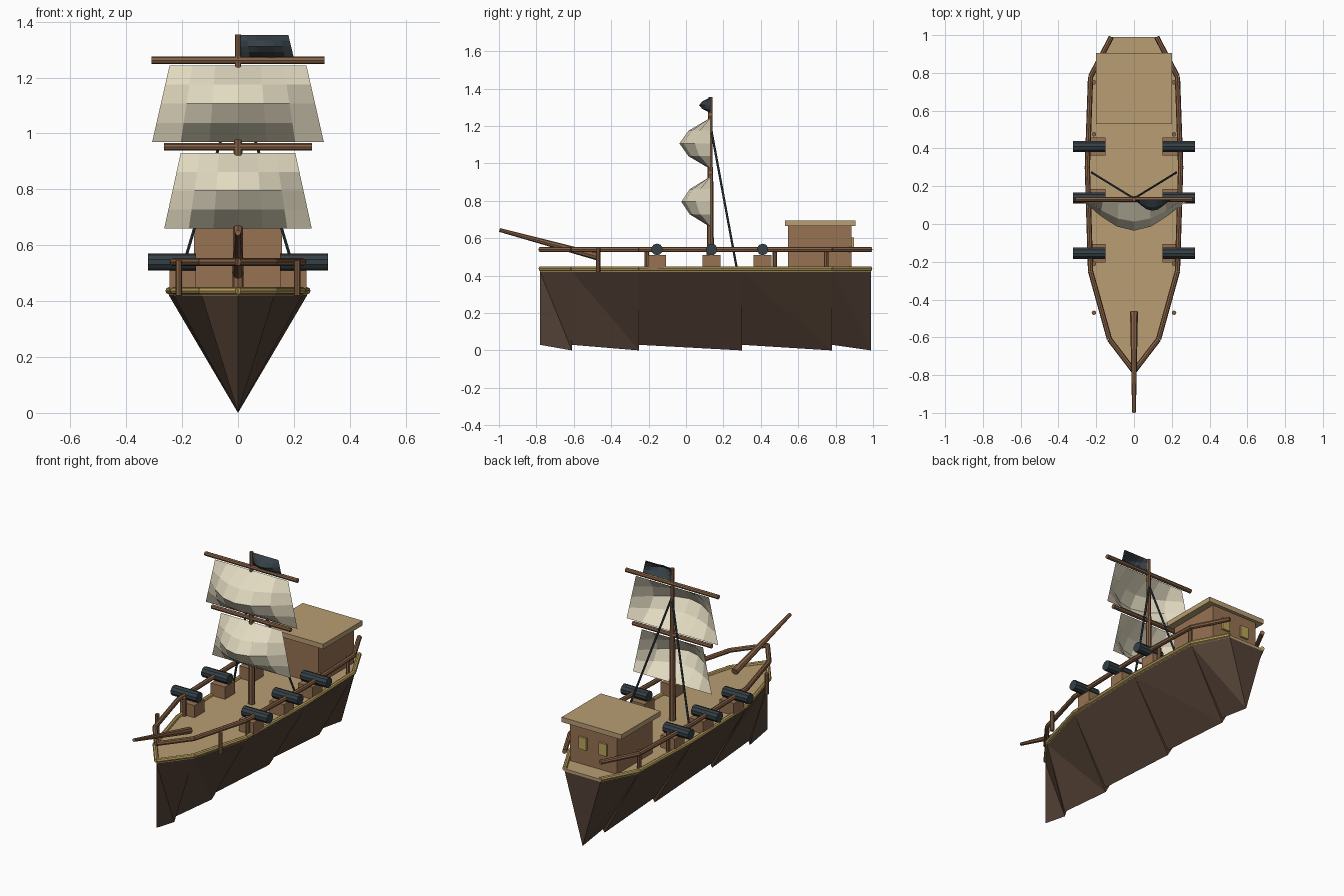
import bpy, math
from mathutils import Vector

if "Cube" in bpy.data.objects:
    bpy.data.objects.remove(bpy.data.objects["Cube"])


def material(name, rgb):
    m = bpy.data.materials.new(name)
    m.diffuse_color = (*rgb, 1)
    m.use_nodes = True
    m.node_tree.nodes["Principled BSDF"].inputs["Base Color"].default_value = m.diffuse_color
    return m


HULL = material("dark_wood", (0.085, 0.052, 0.035))
WOOD = material("wood", (0.24, 0.12, 0.06))
CABIN = material("cabin_wood", (0.31, 0.17, 0.085))
DECK = material("deck_wood", (0.48, 0.34, 0.17))
GOLD = material("gold", (0.50, 0.36, 0.11))
SAIL = material("canvas", (0.76, 0.70, 0.53))
IRON = material("iron", (0.035, 0.05, 0.06))


def mesh(name, verts, faces, mat):
    me = bpy.data.meshes.new(name)
    me.from_pydata(verts, [], faces)
    me.update()
    ob = bpy.data.objects.new(name, me)
    bpy.context.collection.objects.link(ob)
    me.materials.append(mat)
    return ob


def box(name, lo, hi, mat):
    lo, hi = Vector(lo), Vector(hi)
    bpy.ops.mesh.primitive_cube_add(size=1, location=(lo + hi) / 2)
    ob = bpy.context.object
    ob.name, ob.scale = name, hi - lo
    ob.data.materials.append(mat)


def rod(name, a, b, r1, mat, r2=None, sides=8):
    a, b = Vector(a), Vector(b)
    bpy.ops.mesh.primitive_cone_add(vertices=sides, radius1=r1, radius2=r1 if r2 is None else r2,
                                    depth=(b - a).length, location=(a + b) / 2)
    ob = bpy.context.object
    ob.name = name
    ob.rotation_euler = (b - a).to_track_quat('Z', 'Y').to_euler()
    ob.data.materials.append(mat)


def sail(name, top, bottom, z_top, z_bot, bulge, mat, cols=6, rows=4):
    """Billowing cloth: top and bottom are x ranges."""
    verts, faces = [], []
    for j in range(rows + 1):
        v = j / rows
        x0 = top[0] + (bottom[0] - top[0]) * v
        x1 = top[1] + (bottom[1] - top[1]) * v
        for i in range(cols + 1):
            u = i / cols
            y = 0.13 - bulge * math.sin(math.pi * u) * math.sin(math.pi * v)
            verts.append((x0 + (x1 - x0) * u, y, z_top + (z_bot - z_top) * v))
    w = cols + 1
    for j in range(rows):
        for i in range(cols):
            k = j * w + i
            faces.append((k, k + w, k + w + 1, k + 1))
    mesh(name, verts, faces, mat)


# Deck outline stations: half width, y
OUTLINE = [(0, -0.78), (0.13, -0.61), (0.23, -0.25), (0.247, 0.30), (0.23, 0.78), (0.12, 0.99)]
SEGMENTS = list(zip(OUTLINE, OUTLINE[1:]))

# Hull: V-shaped wedges with a stepped keel
verts, faces = [], []
for (xa, ya), (xb, yb) in SEGMENTS:
    n = len(verts)
    verts += [(-xa, ya, 0.42), (xa, ya, 0.42), (0, ya, 0.03),
              (-xb, yb, 0.42), (xb, yb, 0.42), (0, yb, 0.0)]
    tris = [(0, 2, 5), (0, 5, 3), (1, 5, 2), (1, 4, 5), (3, 5, 4)]
    if xa:
        tris.append((0, 1, 2))
    faces += [tuple(n + i for i in t) for t in tris]
mesh("hull", verts, faces, HULL)

# Deck slab
ring = OUTLINE + [(-x, y) for x, y in reversed(OUTLINE[1:])]
n = len(ring)
verts = [(x, y, z) for z in (0.42, 0.436) for x, y in ring]
faces = [tuple(reversed(range(n))), tuple(range(n, 2 * n))]
faces += [(i, (i + 1) % n, n + (i + 1) % n, n + i) for i in range(n)]
mesh("deck", verts, faces, DECK)

# Gold trim, hand rails, rail posts, cannons and stays on both sides
for s in (-1, 1):
    for (xa, ya), (xb, yb) in SEGMENTS:
        rod("gold_trim", (s * xa, ya, 0.437), (s * xb, yb, 0.437), 0.013, GOLD)
        rod("hand_rail", (s * xa, ya, 0.54), (s * xb, yb, 0.54), 0.014, WOOD)
    for y in (-0.47, -0.21, 0.475, 0.75):
        rod("rail_post", (s * 0.212, y, 0.42), (s * 0.212, y, 0.545), 0.012, WOOD)
    for y in (-0.155, 0.137, 0.41):
        xs = sorted((s * 0.15, s * 0.245))
        box("cannon_carriage", (xs[0], y - 0.048, 0.43), (xs[1], y + 0.048, 0.51), CABIN)
        rod("cannon", (s * 0.15, y, 0.54), (s * 0.322, y, 0.54), 0.031, IRON, sides=10)
    rod("mast_stay", (0, 0.135, 1.18), (s * 0.228, 0.275, 0.42), 0.006, IRON, sides=6)
    # Stern windows
    box("stern_window", (s * 0.068 - 0.026, 0.87, 0.53), (s * 0.068 + 0.026, 0.897, 0.603), GOLD)

# Cabin with overhanging roof
box("cabin", (-0.157, 0.545, 0.43), (0.157, 0.885, 0.67), CABIN)
box("cabin_roof", (-0.20, 0.53, 0.665), (0.20, 0.905, 0.695), DECK)

# Bowsprit, mast and yards
rod("bowsprit", (0, -0.465, 0.50), (0, -0.997, 0.644), 0.021, WOOD, 0.010)
rod("lower_mast", (0, 0.13, 0.42), (0, 0.13, 0.98), 0.020, WOOD, 0.015)
rod("upper_mast", (0, 0.13, 0.95), (0, 0.13, 1.355), 0.013, WOOD, 0.011)
rod("lower_yard", (-0.264, 0.13, 0.952), (0.264, 0.13, 0.952), 0.013, WOOD)
rod("upper_yard", (-0.31, 0.13, 1.262), (0.31, 0.13, 1.262), 0.013, WOOD)

# Sails and flag
sail("lower_sail", (-0.205, 0.205), (-0.264, 0.264), 0.93, 0.66, 0.155, SAIL)
sail("upper_sail", (-0.245, 0.245), (-0.307, 0.307), 1.243, 0.97, 0.165, SAIL)
sail("flag", (0.0, 0.18), (0.01, 0.20), 1.353, 1.27, 0.06, IRON)
